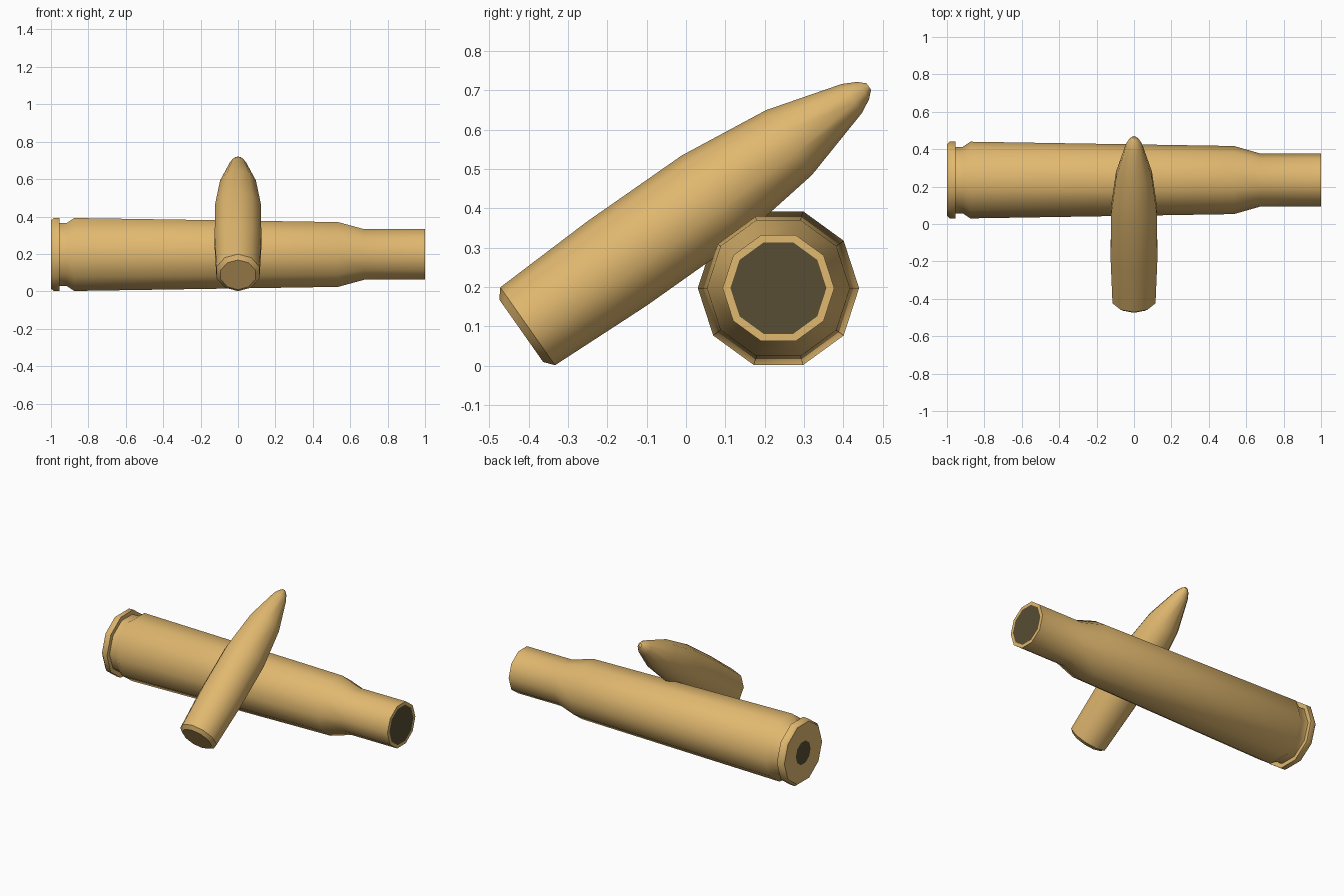
import bpy, bmesh, math
from mathutils import Matrix

if "Cube" in bpy.data.objects:
    bpy.data.objects.remove(bpy.data.objects["Cube"])

SIDES = 10


def material(name, rgb):
    m = bpy.data.materials.new(name)
    m.diffuse_color = (*rgb, 1.0)
    m.use_nodes = True
    m.node_tree.nodes["Principled BSDF"].inputs["Base Color"].default_value = m.diffuse_color
    return m


brass = material("brass", (0.75, 0.48, 0.16))
dark = material("dark_metal", (0.098, 0.074, 0.034))


def lathe(name, profile, matrix, dark_radius=0.0):
    """Spin (distance, radius) points round local x; close both ends.
    End faces inside the first/last ring become dark if dark_radius is set."""
    bm = bmesh.new()
    rings = []
    for d, r in profile:
        angles = [2 * math.pi * i / SIDES for i in range(SIDES)]
        rings.append([bm.verts.new((d, r * math.cos(a), r * math.sin(a))) for a in angles])
    for a, b in zip(rings, rings[1:]):
        for i in range(SIDES):
            j = (i + 1) % SIDES
            bm.faces.new((a[i], a[j], b[j], b[i]))
    for ring in (rings[0], rings[-1]):
        cap = bm.faces.new(ring)
        cap.material_index = 1 if dark_radius else 0
    bmesh.ops.recalc_face_normals(bm, faces=bm.faces[:])
    mesh = bpy.data.meshes.new(name)
    bm.to_mesh(mesh)
    bm.free()
    mesh.materials.append(brass)
    if dark_radius:
        mesh.materials.append(dark)
    obj = bpy.data.objects.new(name, mesh)
    obj.matrix_world = matrix
    bpy.context.collection.objects.link(obj)
    # smooth round the barrel, crisp at the steps
    bpy.ops.object.select_all(action='DESELECT')
    obj.select_set(True)
    bpy.context.view_layer.objects.active = obj
    bpy.ops.object.shade_smooth_by_angle(angle=math.radians(40))
    return obj


# cartridge case: dark primer, rim, groove, tapered body, shoulder, neck, dark mouth
case_profile = [
    (-1.0, 0.075), (-1.0, 0.192), (-0.985, 0.205), (-0.955, 0.205),
    (-0.955, 0.178), (-0.915, 0.178), (-0.875, 0.205),
    (0.535, 0.182), (0.675, 0.142), (1.0, 0.142), (1.0, 0.122),
]
lathe("cartridge_case", case_profile, Matrix.Translation((0, 0.235, 0.197)), dark_radius=0.12)

# bullet leaning against the case, pointing back and up
bullet_profile = [
    (-0.02, 0.097), (0.0, 0.121), (0.276, 0.131), (0.57, 0.130),
    (0.812, 0.101), (1.007, 0.045), (1.042, 0.027), (1.06, 0.010),
]
lean = (Matrix.Translation((0, -0.4025, 0.1))
        @ Matrix.Rotation(math.radians(35.1), 4, 'X')
        @ Matrix.Rotation(math.radians(90), 4, 'Z')   # local x -> y
        @ Matrix.Rotation(math.radians(90), 4, 'X'))  # ridge vertices up and down
lathe("bullet", bullet_profile, lean)
